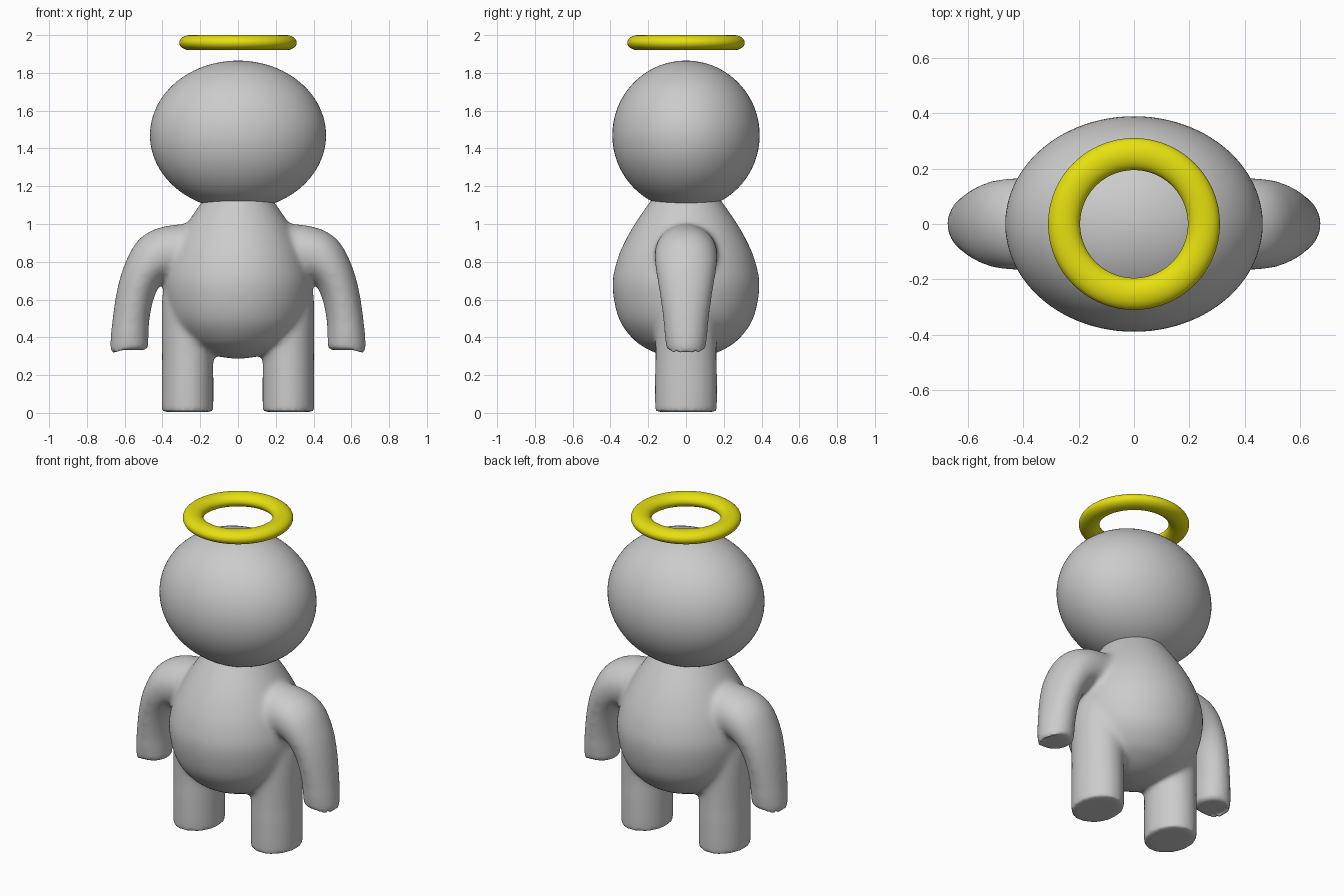
import bpy, bmesh, math
from mathutils import Vector

cube = bpy.data.objects.get("Cube")
if cube:
    bpy.data.objects.remove(cube, do_unlink=True)


def material(name, color):
    mat = bpy.data.materials.new(name)
    mat.use_nodes = True
    mat.diffuse_color = color
    mat.node_tree.nodes["Principled BSDF"].inputs["Base Color"].default_value = color
    return mat


grey = material("soft grey", (0.6, 0.6, 0.6, 1))
yellow = material("halo yellow", (0.8, 0.75, 0.005, 1))


def catmull(points, steps):
    """Smooth a list of (x, z, half width, half depth) stations."""
    p = [Vector(q) for q in points]
    p = [p[0]] + p + [p[-1]]
    out = []
    for a, b, c, d in zip(p, p[1:], p[2:], p[3:]):
        for i in range(steps):
            t = i / steps
            out.append(0.5 * (2 * b + (c - a) * t + (2 * a - 5 * b + 4 * c - d) * t * t
                              + (3 * b - a - 3 * c + d) * t ** 3))
    return out + [p[-1]]


def loft(bm, points, side=1, steps=5, sides=48):
    """Skin elliptical sections along a path in the xz plane."""
    stations = catmull(points, steps)
    rings = []
    for i, s in enumerate(stations):
        before, after = stations[max(i - 1, 0)], stations[min(i + 1, len(stations) - 1)]
        tangent = Vector((after[0] - before[0], 0, after[1] - before[1])).normalized()
        across = Vector((tangent.z, 0, -tangent.x))
        ring = []
        for k in range(sides):
            a = math.tau * k / sides
            co = Vector((s[0], 0, s[1])) + across * s[2] * math.cos(a)
            co.y = s[3] * math.sin(a)
            co.x *= side
            ring.append(bm.verts.new(co))
        rings.append(ring)
    faces = [bm.faces.new(rings[0]), bm.faces.new(rings[-1])]
    for low, high in zip(rings, rings[1:]):
        for k in range(sides):
            n = (k + 1) % sides
            faces.append(bm.faces.new((low[k], low[n], high[n], high[k])))
    bmesh.ops.recalc_face_normals(bm, faces=faces)


def finish(obj, mat):
    obj.data.materials.clear()
    obj.data.materials.append(mat)
    obj.data.shade_smooth()


# Body: round torso, arms and legs fused into one skin
bm = bmesh.new()
torso = [(0.285, 0.01), (0.30, 0.11), (0.335, 0.2), (0.39, 0.28), (0.5, 0.357),
         (0.67, 0.39), (0.8, 0.368), (0.9, 0.328), (1.0, 0.272), (1.12, 0.19), (1.2, 0.13)]
loft(bm, [(0, z, r, r) for z, r in torso])
arm = [(0.576, 0.332, 0.07, 0.075), (0.576, 0.34, 0.09, 0.095), (0.576, 0.36, 0.099, 0.105),
       (0.566, 0.5, 0.098, 0.122), (0.54, 0.64, 0.101, 0.142), (0.495, 0.75, 0.113, 0.16),
       (0.42, 0.83, 0.138, 0.168), (0.3, 0.86, 0.14, 0.16), (0.2, 0.87, 0.12, 0.14)]
leg = [(0.267, 0.004, 0.108, 0.133), (0.267, 0.012, 0.128, 0.153), (0.267, 0.035, 0.136, 0.163),
       (0.267, 0.3, 0.136, 0.163), (0.267, 0.6, 0.136, 0.16), (0.25, 0.72, 0.12, 0.13)]
for side in (1, -1):
    loft(bm, arm, side)
    loft(bm, leg, side)
mesh = bpy.data.meshes.new("body")
bm.to_mesh(mesh)
bm.free()
body = bpy.data.objects.new("body", mesh)
bpy.context.collection.objects.link(body)
bpy.ops.object.select_all(action='DESELECT')
body.select_set(True)
bpy.context.view_layer.objects.active = body
remesh = body.modifiers.new("fuse", 'REMESH')
remesh.mode = 'VOXEL'
remesh.voxel_size = 0.012
bpy.ops.object.modifier_apply(modifier=remesh.name)

# Blend the joints, leaving hands and feet crisp
group = body.vertex_groups.new(name="joints")
for v in body.data.vertices:
    start = 0.42 if abs(v.co.x) > 0.46 else 0.2
    weight = min(max((v.co.z - start) / 0.08, 0.04), 1)
    group.add([v.index], weight, 'REPLACE')
blend = body.modifiers.new("blend", 'SMOOTH')
blend.factor = 0.5
blend.iterations = 35
blend.vertex_group = group.name
bpy.ops.object.modifier_apply(modifier=blend.name)
finish(body, grey)

# Head: wide rounded egg
bpy.ops.mesh.primitive_uv_sphere_add(segments=96, ring_count=48, location=(0, 0, 1.47))
head = bpy.context.object
head.name = "head"
head.scale = (0.466, 0.39, 0.395)
finish(head, grey)

# Halo: flattened ring floating above the head
bpy.ops.mesh.primitive_torus_add(major_segments=96, minor_segments=32, major_radius=0.253,
                                 minor_radius=0.058, location=(0, 0, 1.96))
halo = bpy.context.object
halo.name = "halo"
halo.scale.z = 0.69
finish(halo, yellow)
